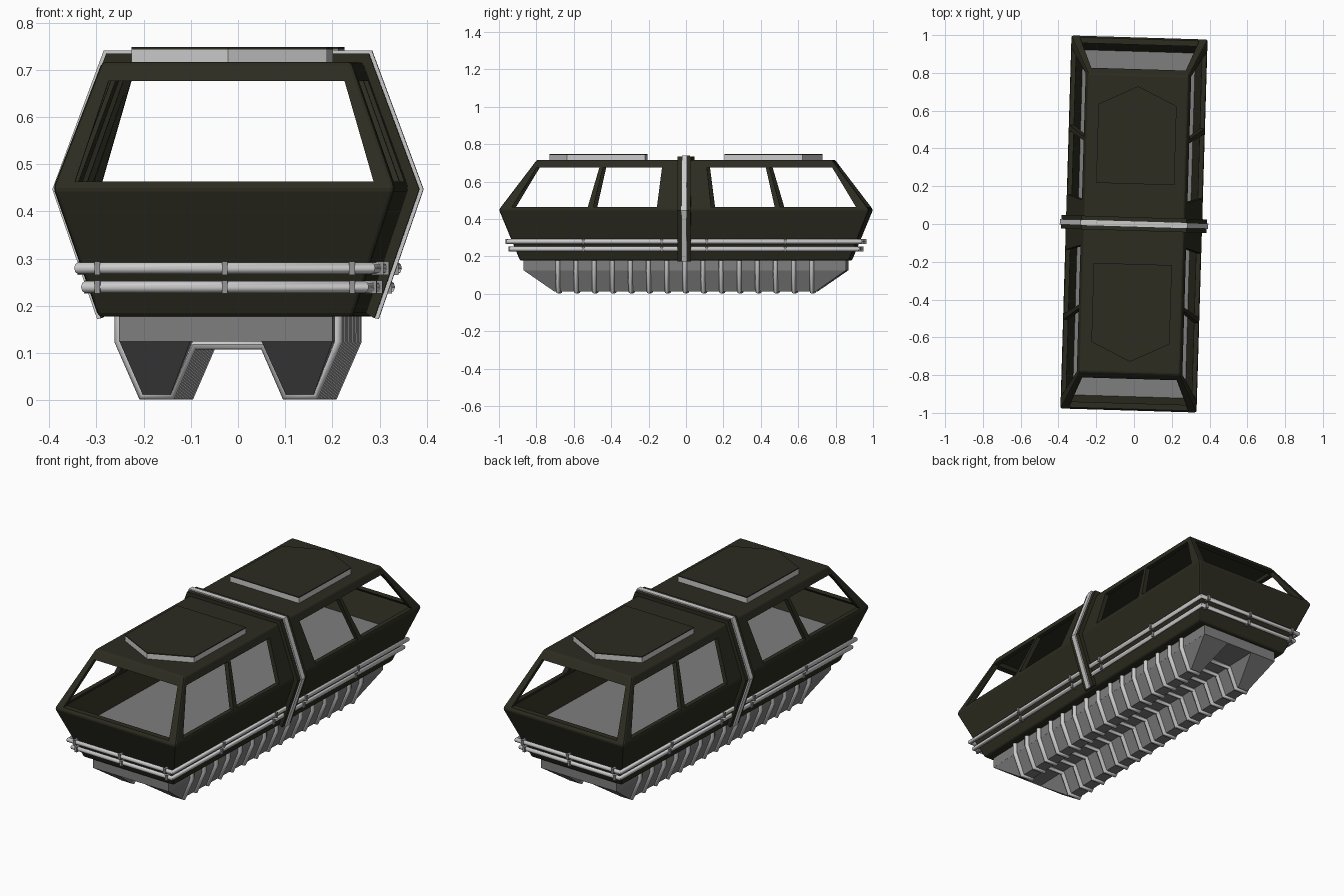
import bpy, bmesh, math

if "Cube" in bpy.data.objects:
    bpy.data.objects.remove(bpy.data.objects["Cube"])

YAW = math.radians(-1.7)
parts = []


def material(name, rgb):
    m = bpy.data.materials.new(name)
    m.use_nodes = True
    m.diffuse_color = (*rgb, 1)
    m.node_tree.nodes["Principled BSDF"].inputs["Base Color"].default_value = (*rgb, 1)
    return m


OLIVE = material("dark olive", (0.025, 0.025, 0.015))
LIGHT = material("light grey", (0.6, 0.6, 0.6))
GREY = material("mid grey", (0.21, 0.21, 0.21))
CLIP = material("clip grey", (0.3, 0.3, 0.3))


def finish(name, bm, mat):
    bmesh.ops.recalc_face_normals(bm, faces=bm.faces)
    me = bpy.data.meshes.new(name)
    bm.to_mesh(me)
    bm.free()
    ob = bpy.data.objects.new(name, me)
    bpy.context.collection.objects.link(ob)
    me.materials.append(mat)
    parts.append(ob)
    return ob


def prism(name, pts, axis, a, b, mat):
    """Extrude a 2D outline along the axis from a to b."""
    place = {"x": lambda p, d: (d, *p),
             "y": lambda p, d: (p[0], d, p[1]),
             "z": lambda p, d: (*p, d)}[axis]
    bm = bmesh.new()
    lo = [bm.verts.new(place(p, a)) for p in pts]
    hi = [bm.verts.new(place(p, b)) for p in pts]
    bm.faces.new(lo)
    bm.faces.new(hi)
    for i in range(len(pts)):
        j = (i + 1) % len(pts)
        bm.faces.new((lo[i], lo[j], hi[j], hi[i]))
    return finish(name, bm, mat)


def hull(name, levels, mat):
    """Stack rectangles given as (z, half width, half length)."""
    bm = bmesh.new()
    rings = [[bm.verts.new((sx * w, sy * l, z))
              for sx, sy in ((-1, -1), (1, -1), (1, 1), (-1, 1))] for z, w, l in levels]
    bm.faces.new(rings[0])
    bm.faces.new(rings[-1])
    for lo, hi in zip(rings, rings[1:]):
        for i in range(4):
            j = (i + 1) % 4
            bm.faces.new((lo[i], lo[j], hi[j], hi[i]))
    return finish(name, bm, mat)


def apply_modifiers(ob):
    bpy.ops.object.select_all(action="DESELECT")
    bpy.context.view_layer.objects.active = ob
    ob.select_set(True)
    bpy.ops.object.convert(target="MESH")


def bevel(ob, width, segments=2):
    mod = ob.modifiers.new("bevel", "BEVEL")
    mod.width, mod.segments, mod.limit_method = width, segments, "ANGLE"
    apply_modifiers(ob)


def cut(ob, cutter):
    mod = ob.modifiers.new("cut", "BOOLEAN")
    mod.operation, mod.solver, mod.object = "DIFFERENCE", "EXACT", cutter
    apply_modifiers(ob)
    parts.remove(cutter)
    bpy.data.objects.remove(cutter)


def tubes(name, paths, radius, cyclic, mat):
    cu = bpy.data.curves.new(name, "CURVE")
    cu.dimensions = "3D"
    cu.bevel_depth, cu.bevel_resolution, cu.use_fill_caps = radius, 2, True
    for path in paths:
        sp = cu.splines.new("POLY")
        sp.points.add(len(path) - 1)
        for pt, co in zip(sp.points, path):
            pt.co = (*co, 1)
        sp.use_cyclic_u = cyclic
    cu.materials.append(mat)
    ob = bpy.data.objects.new(name, cu)
    bpy.context.collection.objects.link(ob)
    apply_modifiers(ob)
    bpy.ops.object.shade_smooth_by_angle(angle=math.radians(50))
    parts.append(ob)


def mirrored(half):
    """Complete a right half outline with its mirror image."""
    return half + [(-x, z) for x, z in reversed(half)]


# Hollow cabin shell
body = hull("cabin_shell", [(0.178, 0.27, 0.88), (0.45, 0.362, 0.99), (0.716, 0.265, 0.79)], OLIVE)
bevel(body, 0.008)
cut(body, hull("cabin_cutter", [(0.32, 0.295, 0.91), (0.45, 0.338, 0.96), (0.692, 0.25, 0.775)], OLIVE))

# End windows and side windows
cut(body, prism("end_cutter", mirrored([(0.316, 0.464), (0.25, 0.676)]), "y", -1.2, 1.2, OLIVE))
side_windows = [[(0.145, 0.464), (0.485, 0.464), (0.435, 0.676), (0.12, 0.676)],
                [(0.515, 0.464), (0.92, 0.464), (0.79, 0.676), (0.455, 0.676)]]
for s in (-1, 1):
    for win in side_windows:
        cut(body, prism("side_cutter", [(s * y, z) for y, z in win], "x", -0.6, 0.6, OLIVE))

# Cabin floor
hull("cabin_floor", [(0.315, 0.293, 0.908), (0.33, 0.298, 0.918)], GREY)

# Arched hoop around the middle, with a light strip on top
inner = [(0.262, 0.19), (0.345, 0.447), (0.257, 0.705)]
hoop = [(0.29, 0.174), (0.385, 0.447), (0.278, 0.735)]
strip = [(0.298, 0.172), (0.393, 0.447), (0.284, 0.741)]
for name, outer, base, w, mat in (("middle_hoop", hoop, inner, 0.036, OLIVE),
                                  ("hoop_strip", strip, hoop, 0.014, LIGHT)):
    path = mirrored(outer) + mirrored(base)[::-1]
    prism(name, path, "y", -w, w, mat)

# Roof hatches: light rim with a dark lid
for s, side in ((-1, "front"), (1, "rear")):
    outline = [(x, s * y) for x, y in
               ((-0.207, 0.212), (0.207, 0.212), (0.207, 0.63), (0, 0.73), (-0.207, 0.63))]
    prism(side + "_hatch_rim", outline, "z", 0.71, 0.743, LIGHT)
    prism(side + "_hatch_lid", outline, "z", 0.743, 0.748, OLIVE)

# Bumper rails with clips
for z, w, l, name in ((0.28, 0.31, 0.943, "upper"), (0.24, 0.296, 0.928, "lower")):
    tubes(name + "_rail", [[(-w, -l, z), (w, -l, z), (w, l, z), (-w, l, z)]], 0.0125, True, LIGHT)
    spots = [(x, s * l, 0.006, 0.014) for x in (-0.27, 0, 0.27) for s in (-1, 1)]
    spots += [(s * w, y, 0.014, 0.006) for y in (-0.54, -0.12, 0.12, 0.54) for s in (-1, 1)]
    for x, y, dx, dy in spots:
        box = [(x - dx, y - dy), (x + dx, y - dy), (x + dx, y + dy), (x - dx, y + dy)]
        prism(name + "_rail_clip", box, "z", z - 0.014, z + 0.014, CLIP)

# Chassis: upper slab and two tapered track legs
hull("chassis_slab", [(0.125, 0.226, 0.862), (0.185, 0.226, 0.862)], GREY)
for s, side in ((-1, "right"), (1, "left")):
    leg = [(s * x, z) for x, z in ((0.226, 0.126), (0.075, 0.126), (0.122, 0.012), (0.181, 0.012))]
    ob = prism(side + "_track", leg, "y", -0.862, 0.862, GREY)
    for v in ob.data.vertices:
        if v.co.z < 0.05:
            v.co.y *= 0.81

# Ribs following the track section
rib = mirrored([(0.23, 0.185), (0.23, 0.126), (0.182, 0.012), (0.122, 0.012), (0.076, 0.118)])
tubes("track_ribs", [[(x, i * 0.097, z) for x, z in rib] for i in range(-7, 8)], 0.012, False, LIGHT)

# Slight turn of the whole vehicle
for ob in parts:
    ob.rotation_euler.z = YAW
